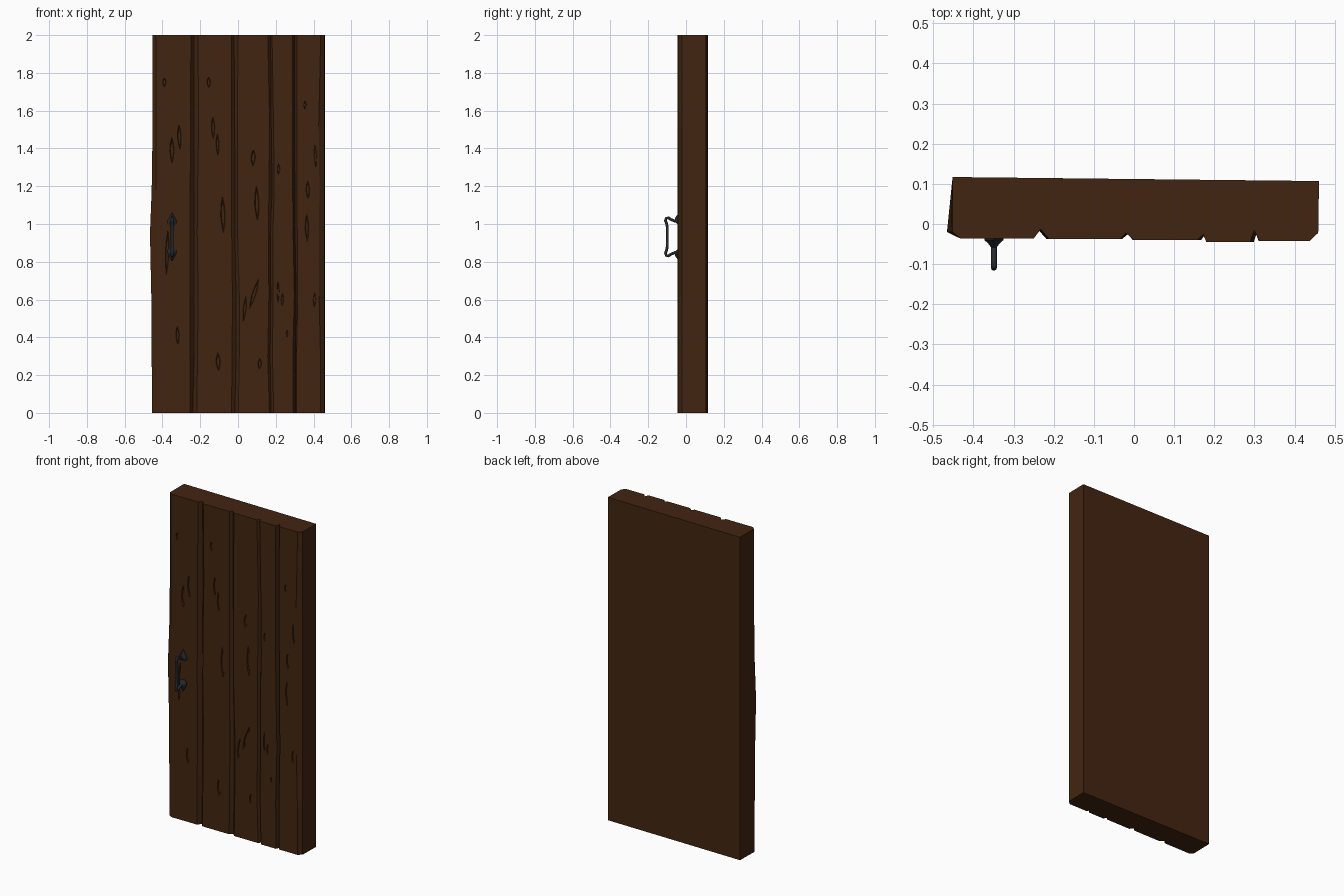
import bpy, bmesh, math, random
from mathutils import Vector

if "Cube" in bpy.data.objects:
    bpy.data.objects.remove(bpy.data.objects["Cube"])
random.seed(4)

def material(name, rgb):
    m = bpy.data.materials.new(name)
    m.diffuse_color = (*rgb, 1)
    m.use_nodes = True
    m.node_tree.nodes["Principled BSDF"].inputs["Base Color"].default_value = m.diffuse_color
    return m

wood = material("dark_brown_wood", (0.055, 0.0185, 0.0055))
iron = material("black_iron", (0.020, 0.025, 0.030))

def make(name, bm, mat):
    bmesh.ops.recalc_face_normals(bm, faces=bm.faces)
    me = bpy.data.meshes.new(name)
    bm.to_mesh(me)
    bm.free()
    me.materials.append(mat)
    ob = bpy.data.objects.new(name, me)
    bpy.context.collection.objects.link(ob)
    return ob

def loft(bm, rings):
    """Skin closed rings of equal length and cap both ends."""
    vs = [[bm.verts.new(p) for p in r] for r in rings]
    n = len(vs[0])
    for a, b in zip(vs, vs[1:]):
        for i in range(n):
            bm.faces.new((a[i], a[(i + 1) % n], b[(i + 1) % n], b[i]))
    bm.faces.new(vs[0])
    bm.faces.new(vs[-1])

# Door slab: plank profile with V grooves, lofted upward with slight wobble
plank_y = [-0.036, -0.037, -0.040, -0.045, -0.042]
grooves = [(-0.235, 0.020, -0.013), (-0.014, 0.017, -0.022),
           (0.174, 0.012, -0.026), (0.304, 0.011, -0.016)]  # x, half width, bottom y
levels = [(0, -0.455), (0.3, -0.457), (0.62, -0.459), (0.95, -0.466),
          (1.18, -0.457), (1.52, -0.452), (2.0, -0.452)]    # z, left edge x
rings = []
for z, left in levels:
    r = [(-0.452, 0.117, z), (left, -0.020, z), (-0.433, plank_y[0], z)]
    for i, (x, w, y) in enumerate(grooves):
        x += random.uniform(-0.005, 0.005)
        wl, wr = (w * random.uniform(0.8, 1.2) for _ in range(2))
        r += [(x - wl, plank_y[i], z),
              (x + random.uniform(-0.003, 0.003), y, z),
              (x + wr, plank_y[i + 1], z)]
    r += [(0.432 + random.uniform(-0.006, 0.006), plank_y[4], z),
          (0.459, -0.022, z), (0.461, 0.107, z)]
    rings.append(r)
bm = bmesh.new()
loft(bm, rings)
door = make("plank_door", bm, wood)

# Knots: shallow lens-shaped hollows (x, z, width, height)
knots = [(-.39, 1.75, .02, .05), (-.155, 1.75, .02, .06), (-.35, 1.39, .024, .14),
         (-.31, 1.46, .02, .14), (-.132, 1.51, .02, .12), (-.108, 1.42, .018, .12),
         (.08, 1.35, .025, .09), (.215, 1.29, .015, .06), (.355, 1.63, .015, .05),
         (.41, 1.36, .015, .13), (.37, 1.18, .02, .10), (.365, .98, .02, .15),
         (.10, 1.11, .025, .19), (-.08, 1.05, .025, .20), (-.375, .85, .02, .25),
         (-.32, .41, .02, .10), (-.105, .27, .024, .10), (.115, .26, .02, .06),
         (.085, .63, .022, .16), (.035, .55, .018, .14), (.212, .64, .014, .12),
         (.235, .60, .014, .07), (.26, .42, .011, .04), (.405, .60, .015, .08)]
lens = [(0, .5), (-.38, .25), (-.5, -.05), (-.3, -.3), (0, -.5), (.35, -.28), (.5, .05), (.32, .3)]
bm = bmesh.new()
for x, z, w, h in knots:
    front = plank_y[sum(x > g[0] for g in grooves)]
    lean = random.uniform(-0.05, 0.05)
    if x in (.085, .035):
        lean = 0.3 if x == .085 else 0.1
    ring = lambda y, s: [(x + a * w * s + b * h * s * lean, y, z + b * h * s) for a, b in lens]
    loft(bm, [ring(front - 0.006, 1.25), ring(front + 0.006, 0.7)])
cutter = make("knot_cutter", bm, wood)
cutter.hide_render = True
mod = door.modifiers.new("knots", 'BOOLEAN')
mod.operation, mod.solver, mod.object = 'DIFFERENCE', 'EXACT', cutter
bpy.context.view_layer.objects.active = door
bpy.ops.object.modifier_apply(modifier="knots")
bpy.data.objects.remove(cutter)

def smooth(ob, angle):
    bpy.ops.object.select_all(action='DESELECT')
    ob.select_set(True)
    bpy.context.view_layer.objects.active = ob
    bpy.ops.object.shade_smooth_by_angle(angle=math.radians(angle))

# Handle bar: round rod following a mirrored path in the y-z plane
HX, HZ = -0.349, 0.932
half = [(-.034, .078), (-.060, .084), (-.080, .092), (-.093, .101), (-.105, .098),
        (-.109, .086), (-.103, .072), (-.099, .050)]
path = [Vector((HX, y, HZ + z)) for y, z in half] + [Vector((HX, -.099, HZ))]
path += [Vector((HX, y, HZ - z)) for y, z in reversed(half)]
rings = []
for i, p in enumerate(path):
    t = (path[min(i + 1, len(path) - 1)] - path[max(i - 1, 0)]).normalized()
    side = Vector((1, 0, 0))
    up = t.cross(side)
    rings.append([p + 0.0075 * (side * math.cos(k * math.pi / 4) + up * math.sin(k * math.pi / 4))
                  for k in range(8)])
bm = bmesh.new()
loft(bm, rings)
smooth(make("handle_bar", bm, iron), 50)

# Spade-shaped mounts flaring from the bar to the door
spade = [(0, .042), (-.012, .020), (-.024, -.002), (-.024, -.018), (-.012, -.030),
         (.012, -.030), (.024, -.018), (.024, -.002), (.012, .020)]
for name, s in (("upper_mount", 1), ("lower_mount", -1)):
    bm = bmesh.new()
    loft(bm, [[(HX + a * k, y, HZ + s * (0.088 + b * k)) for a, b in spade]
              for y, k in ((-.034, 1), (-.040, 1), (-.047, .65), (-.058, .3))])
    smooth(make(name, bm, iron), 35)
